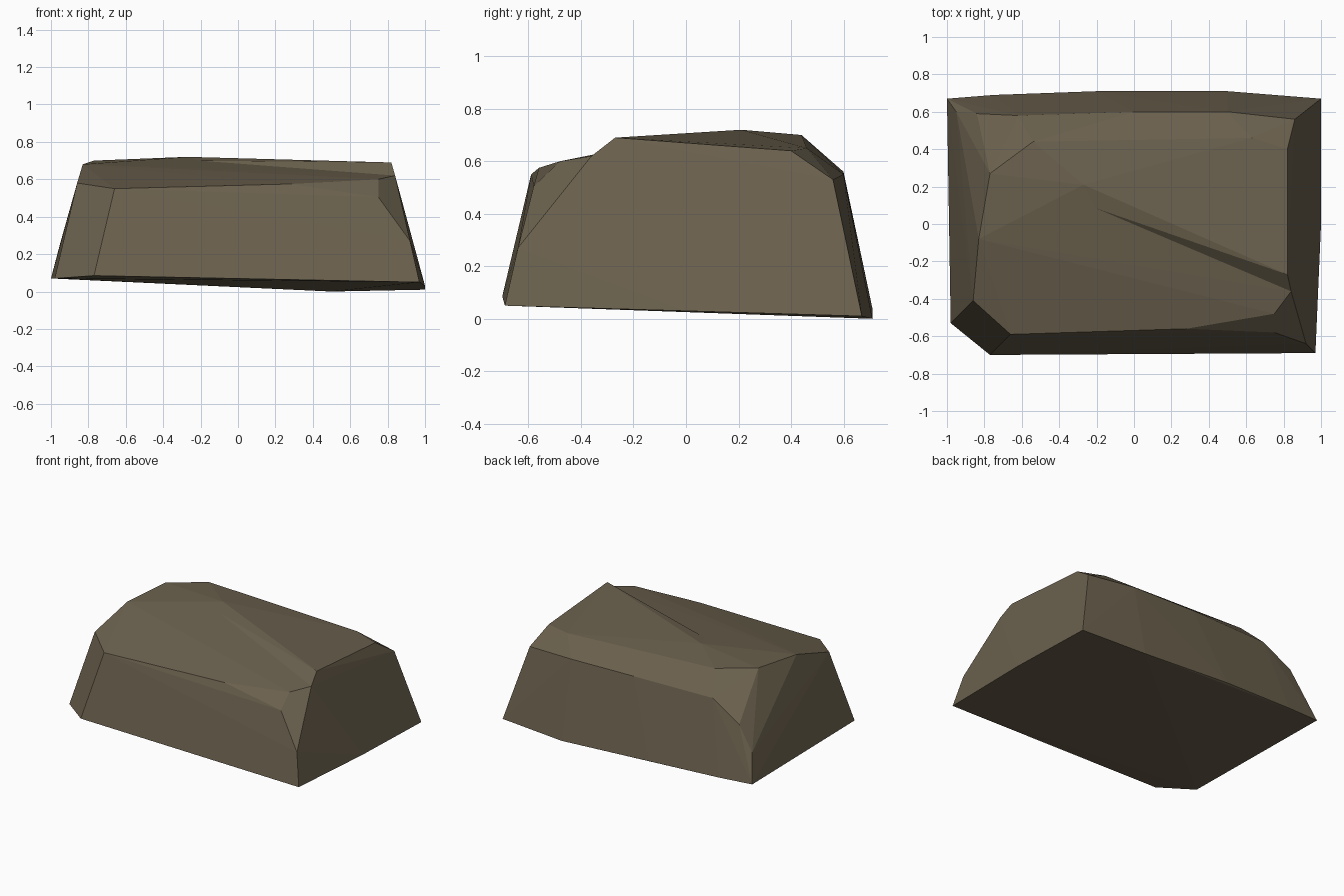
import bpy
import bmesh

cube = bpy.data.objects.get("Cube")
if cube:
    bpy.data.objects.remove(cube, do_unlink=True)

stone = bpy.data.materials.new("brown stone")
stone.use_nodes = True
COLOUR = (0.145, 0.118, 0.075, 1)
stone.diffuse_color = COLOUR
stone.node_tree.nodes["Principled BSDF"].inputs["Base Color"].default_value = COLOUR


def faceted_block(name, points):
    """Wrap corner points in a flat-faced convex block."""
    bm = bmesh.new()
    for p in points:
        bm.verts.new(p)
    hull = bmesh.ops.convex_hull(bm, input=bm.verts[:])
    spare = {v for v in hull["geom_interior"] + hull["geom_unused"]
             if isinstance(v, bmesh.types.BMVert)}
    bmesh.ops.delete(bm, geom=list(spare), context="VERTS")
    bmesh.ops.recalc_face_normals(bm, faces=bm.faces[:])
    mesh = bpy.data.meshes.new(name)
    bm.to_mesh(mesh)
    bm.free()
    mesh.materials.append(stone)
    obj = bpy.data.objects.new(name, mesh)
    bpy.context.collection.objects.link(obj)
    return obj


# Base outline, tilted slightly down towards the back left
base_front = [(-0.98, -0.53, 0.07), (-0.77, -0.70, 0.085),
              (0.24, -0.69, 0.072), (0.97, -0.69, 0.05)]
base_back = [(1.0, 0.0, 0.03), (1.0, 0.67, 0.01), (0.5, 0.71, 0.0),
             (-0.2, 0.71, 0.04), (-0.75, 0.69, 0.06), (-1.0, 0.67, 0.07)]

# Chipped shoulders between the walls and the top
shoulder_front = [(-0.86, -0.41, 0.58), (-0.66, -0.59, 0.55), (0.28, -0.56, 0.575),
                  (0.75, -0.58, 0.505), (0.92, -0.64, 0.27), (0.75, -0.48, 0.60)]
shoulder_back = [(0.86, 0.56, 0.53), (0.5, 0.60, 0.55), (0.0, 0.60, 0.56),
                 (-0.62, 0.58, 0.56), (-0.84, 0.59, 0.43), (-0.95, 0.60, 0.26)]

# Crown, with a ledge running from the peak to the left wall
peak = (-0.27, 0.21, 0.72)
crown_side = [(-0.83, -0.08, 0.68), (-0.77, 0.27, 0.70)]
crown_back = [(-0.54, 0.44, 0.70), (0.63, 0.46, 0.65), (0.82, 0.40, 0.64)]
ledge_foot = [(-0.22, 0.09, 0.70), (0.84, -0.36, 0.62)]
ledge_end = (0.82, -0.27, 0.69)

rock = faceted_block("rock", base_front + base_back + shoulder_front + shoulder_back
                     + crown_side + crown_back + ledge_foot + [peak])
ledge = faceted_block("raised_ledge", crown_back + ledge_foot + base_back[:2]
                      + shoulder_back[:1] + [peak, ledge_end])

# Fuse the ledge into the rock
union = rock.modifiers.new("fuse ledge", "BOOLEAN")
union.operation = "UNION"
union.solver = "EXACT"
union.object = ledge
fused = bpy.data.meshes.new_from_object(
    rock.evaluated_get(bpy.context.evaluated_depsgraph_get()))
rock.modifiers.clear()
rock.data = fused
bpy.data.objects.remove(ledge, do_unlink=True)
